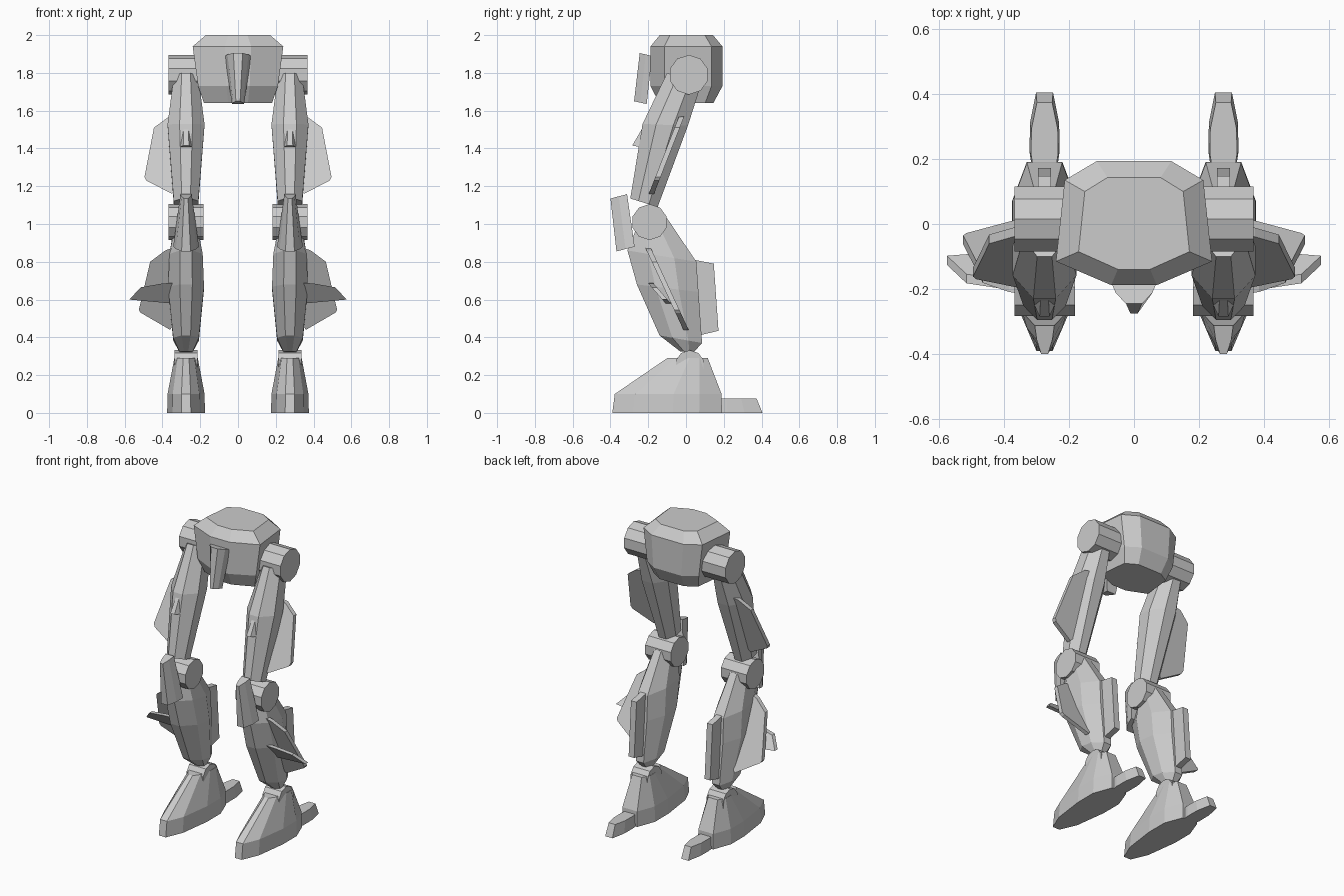
import bpy, bmesh
from math import sin, cos, pi

if "Cube" in bpy.data.objects:
    bpy.data.objects.remove(bpy.data.objects["Cube"])

LEG = 0.275  # x of each leg's centre line


def loft(name, rings, mirror=True):
    """Skin a list of equal-length point rings and cap both ends."""
    bm = bmesh.new()
    vs = [[bm.verts.new(p) for p in r] for r in rings]
    n = len(rings[0])
    for a, b in zip(vs, vs[1:]):
        for i in range(n):
            j = (i + 1) % n
            bm.faces.new((a[i], a[j], b[j], b[i]))
    bm.faces.new(vs[0])
    bm.faces.new(vs[-1])
    bmesh.ops.recalc_face_normals(bm, faces=bm.faces)
    me = bpy.data.meshes.new(name)
    bm.to_mesh(me)
    bm.free()
    ob = bpy.data.objects.new(name, me)
    bpy.context.collection.objects.link(ob)
    if mirror:
        ob.modifiers.new("Mirror", 'MIRROR').use_mirror_merge = False
    return ob


OCT = [(0, -.35), (.3, -1), (.68, -1), (1, -.4), (1, .4), (.68, 1), (.3, 1), (0, .35)]
WEDGE = [(0, -.35), (.5, -.8), (1, -1), (1, 1), (.5, .8), (0, .35)]
BOX = [(0, -1), (1, -1), (1, 1), (0, 1)]


def limb(name, sections, shape=OCT, cx=LEG, mirror=True):
    """Sections are (front y, front z, back y, back z, half width)."""
    rings = [[(cx + s * w, fy + (by - fy) * t, fz + (bz - fz) * t) for t, s in shape]
             for fy, fz, by, bz, w in sections]
    return loft(name, rings, mirror)


def drum(name, x0, x1, y, z, r, n=10):
    loft(name, [[(x, y + r * sin(2 * pi * i / n), z + r * cos(2 * pi * i / n))
                 for i in range(n)] for x in (x0, x1)])


def fin(name, outline, y0, z0, slope, th=0.014):
    """Outward plate: (x, z) outline in a plane leaning along the leg."""
    loft(name, [[(x, y0 + (z - z0) * slope + d, z) for x, z in outline] for d in (-th, th)])


def slab(name, half, levels):
    """Upright body from a half outline; levels are (z, x scale, y scale, y shift, x centre)."""
    pts = half + [(-x, y) for x, y in reversed(half)]
    return [[(cx + x * sx, y * sy + dy, z) for x, y in pts] for z, sx, sy, dy, cx in levels]


# pelvis
hips = [(.07, -.188), (.24, -.115), (.213, .135), (.115, .193)]
loft("pelvis", slab("pelvis", hips, [(1.64, .75, .75, 0, 0), (1.73, .88, 1, 0, 0),
                                     (1.94, 1, 1, 0, 0), (2.0, .71, .74, 0, 0)]), False)
limb("pelvis_front_guard", [(-.245, 1.905, -.18, 1.89, .07), (-.275, 1.65, -.208, 1.635, .032)],
     WEDGE, 0, False)

# joints
drum("hip_joint", .19, .367, .015, 1.79, .105)
drum("knee_joint", .182, .367, -.193, 1.01, .095)
drum("ankle_joint", .215, .335, .02, .255, .077)

# thigh
limb("thigh", [(-.10, 1.80, .08, 1.74, .065), (-.23, 1.53, .01, 1.52, .098),
               (-.295, 1.135, -.15, 1.09, .065)])
limb("thigh_front_plate", [(-.20, 1.56, -.15, 1.54, .03), (-.285, 1.415, -.20, 1.40, .043)], WEDGE)
fin("thigh_fin", [(.31, 1.575), (.37, 1.565), (.445, 1.51), (.495, 1.25), (.485, 1.23),
                  (.35, 1.16), (.31, 1.2)], -.025, 1.565, .39)

# knee guard
limb("knee_guard", [(-.40, 1.135, -.312, 1.158, .03), (-.368, .855, -.272, .88, .068)], WEDGE)

# shin
limb("shin", [(-.265, .97, -.10, 1.03, .06), (-.31, .86, .055, .80, .088),
              (-.26, .68, .066, .64, .095), (-.14, .41, .085, .37, .068),
              (-.03, .325, .04, .32, .035)])
limb("calf_fin", [(.02, .815, .147, .79, .02), (.03, .40, .172, .435, .02)], BOX)
fin("shin_rear_fin", [(.33, .88), (.385, .86), (.465, .80), (.525, .545), (.515, .53),
                      (.36, .44), (.33, .48)], -.19, .85, -.463)
fin("shin_front_fin", [(.33, .69), (.40, .685), (.515, .665), (.575, .60), (.36, .58), (.33, .59)],
    -.19, .69, -.87)

# foot
sole = [(.025, -.39), (.072, -.28), (.1, -.07), (.1, .07), (.055, .19)]
loft("foot", slab("foot", sole, [(0, 1, 1, 0, LEG), (.1, .98, .975, .003, LEG),
                                 (.29, .62, .37, .045, LEG)]))
heel = [(.04, .18), (.046, .22), (.045, .31), (.026, .405)]
loft("heel_spur", slab("heel_spur", heel, [(0, 1, 1, 0, LEG), (.077, .9, .86, .025, LEG)]))
